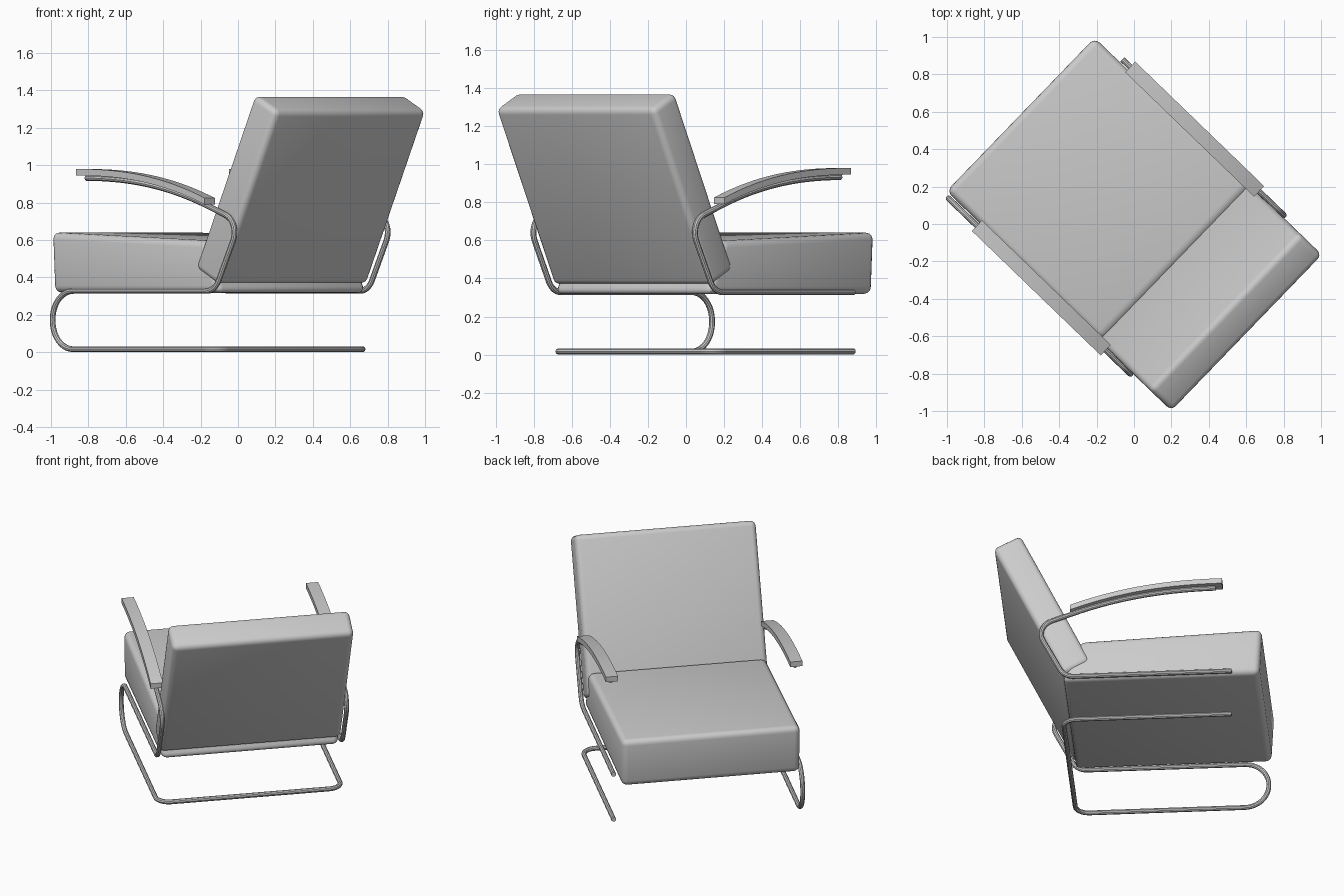
import bpy, bmesh, math
from mathutils import Matrix, Vector

if "Cube" in bpy.data.objects:
    bpy.data.objects.remove(bpy.data.objects["Cube"])

# Chair is built along local x (forward), then turned to its diagonal pose
TURN = Matrix.Rotation(math.radians(136), 4, 'Z')
SIDE = 0.59      # side offset of the tube frame and armrests
R = 0.0155       # tube radius


def shade(ob):
    bpy.ops.object.select_all(action='DESELECT')
    ob.select_set(True)
    bpy.context.view_layer.objects.active = ob
    bpy.ops.object.shade_smooth_by_angle(angle=math.radians(35))


def prism(name, profile, y0, y1, bevel=0.0, segments=4):
    """Extrude an (x, z) profile across y, with optional rounded edges."""
    bm = bmesh.new()
    face = bm.faces.new([bm.verts.new((x, y0, z)) for x, z in profile])
    ext = bmesh.ops.extrude_face_region(bm, geom=[face])
    verts = [g for g in ext['geom'] if isinstance(g, bmesh.types.BMVert)]
    bmesh.ops.translate(bm, verts=verts, vec=(0, y1 - y0, 0))
    bmesh.ops.recalc_face_normals(bm, faces=bm.faces)
    if bevel:
        bmesh.ops.bevel(bm, geom=bm.edges[:], offset=bevel, segments=segments,
                        profile=0.5, affect='EDGES', clamp_overlap=True)
    me = bpy.data.meshes.new(name)
    bm.to_mesh(me)
    bm.free()
    ob = bpy.data.objects.new(name, me)
    bpy.context.collection.objects.link(ob)
    ob.matrix_world = TURN
    shade(ob)
    return ob


def fillet(path, steps=10):
    """Round the corners of a path of (point, radius)."""
    out = []
    for i, (p, r) in enumerate(path):
        p = Vector(p)
        if r == 0:
            out.append(p)
            continue
        a = (Vector(path[i - 1][0]) - p).normalized()
        b = (Vector(path[i + 1][0]) - p).normalized()
        half = a.angle(b) / 2
        c = p + (a + b).normalized() * (r / math.sin(half))
        t = r / math.tan(half)
        s, e = p + a * t - c, p + b * t - c
        ang = s.angle(e)
        for k in range(steps + 1):
            f = k / steps
            out.append(c + (s * math.sin((1 - f) * ang) + e * math.sin(f * ang)) / math.sin(ang))
    return out


def tube(name, path):
    pts = fillet(path)
    cu = bpy.data.curves.new(name, 'CURVE')
    cu.dimensions = '3D'
    cu.bevel_depth = R
    cu.bevel_resolution = 3
    cu.use_fill_caps = True
    sp = cu.splines.new('POLY')
    sp.points.add(len(pts) - 1)
    for q, p in zip(sp.points, pts):
        q.co = (*p, 1)
    ob = bpy.data.objects.new(name, cu)
    bpy.context.collection.objects.link(ob)
    ob.matrix_world = TURN
    bpy.ops.object.select_all(action='DESELECT')
    ob.select_set(True)
    bpy.context.view_layer.objects.active = ob
    bpy.ops.object.convert(target='MESH')
    shade(bpy.context.object)


def arm_top(x):
    return 0.98 - 0.155 * ((0.598 - x) / 0.958) ** 2.3


# Cushions
prism("seat_cushion", [(0.828, 0.318), (0.845, 0.642), (-0.30, 0.598), (-0.415, 0.318)],
      -0.57, 0.57, 0.038)
prism("back_cushion", [(-0.675, 1.378), (-0.848, 1.29), (-0.405, 0.36), (-0.235, 0.45)],
      -0.58, 0.58, 0.034)

# Curved armrest pads
xs = [-0.36 + 0.958 * i / 16 for i in range(17)]
pad = [(x, arm_top(x)) for x in xs] + [(x, arm_top(x) - 0.035) for x in reversed(xs)]
for label, y in (("left", SIDE), ("right", -SIDE)):
    prism(f"armrest_{label}", pad, y - 0.039, y + 0.039)


# Tube from under the armrest, round the back and forward along the seat
def upper(y):
    pts = [((x, y, arm_top(x) - 0.048), 0)
           for x in [0.556 - 0.916 * i / 14 for i in range(15)]]
    return pts + [((-0.583, y, 0.697), 0.1), ((-0.398, y, 0.328), 0.1)]


Z = 0.0165
# Full frame: front loop on one side, base rails and rear crossbar
tube("frame_with_base", upper(SIDE) + [
    ((0.808, SIDE, 0.328), 0.152), ((0.808, SIDE, Z), 0.152),
    ((-0.405, SIDE, Z), 0.085), ((-0.405, -SIDE, Z), 0.085),
    ((0.656, -SIDE, Z), 0)])
# Opposite side stops short, without a front loop
tube("frame_side", upper(-SIDE) + [((0.656, -SIDE, 0.328), 0)])
